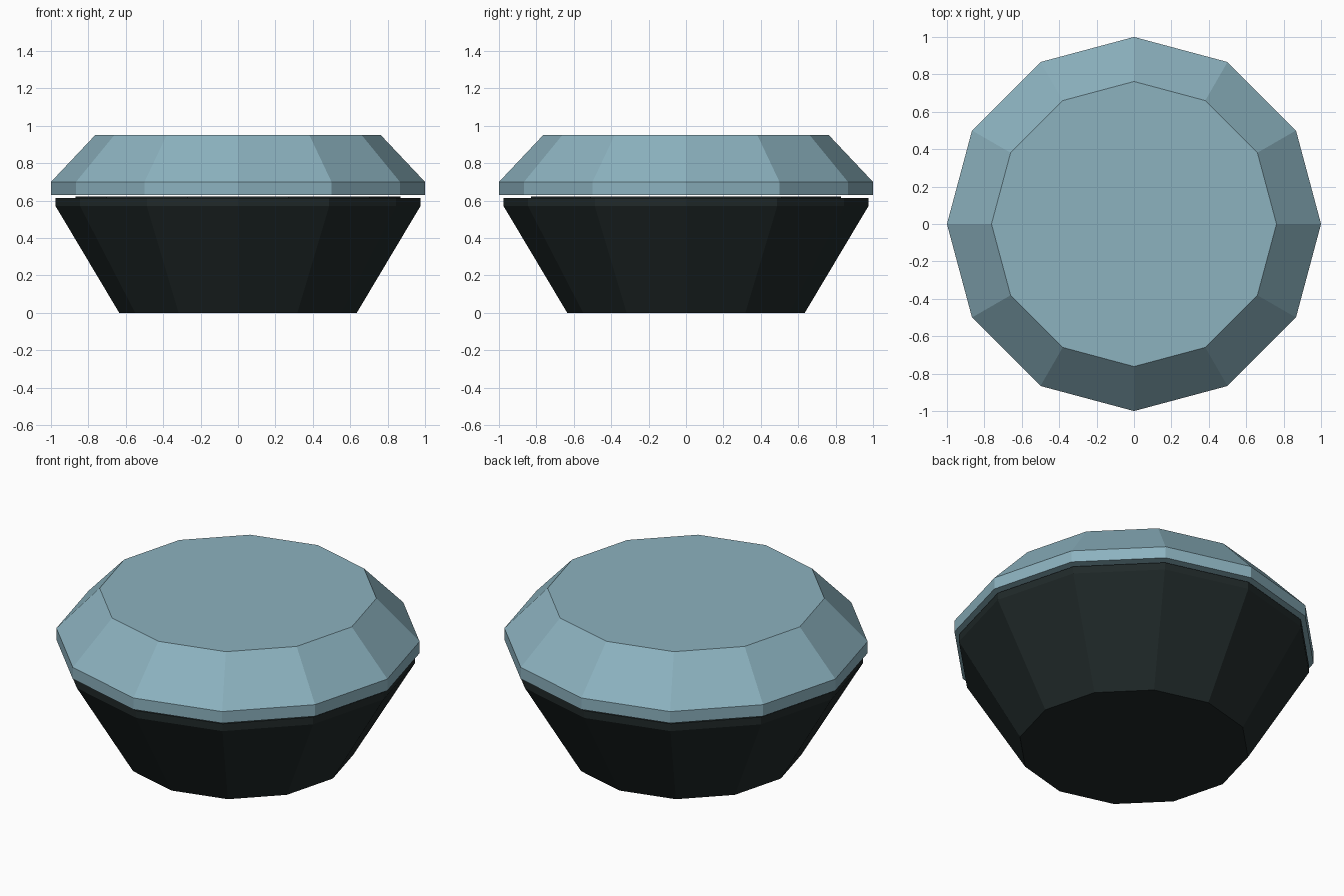
import bpy
import bmesh
from math import cos, sin, tau

cube = bpy.data.objects.get("Cube")
if cube:
    bpy.data.objects.remove(cube, do_unlink=True)


def make_material(name, rgb):
    mat = bpy.data.materials.new(name)
    mat.use_nodes = True
    color = (*rgb, 1.0)
    mat.diffuse_color = color
    mat.node_tree.nodes["Principled BSDF"].inputs["Base Color"].default_value = color
    return mat


def faceted_solid(name, profile, sides, mat):
    """Closed flat-shaded solid from (radius, height) rings, bottom to top."""
    bm = bmesh.new()
    rings = [[bm.verts.new((r * cos(tau * i / sides), r * sin(tau * i / sides), z))
              for i in range(sides)] for r, z in profile]
    for low, high in zip(rings, rings[1:]):
        for i in range(sides):
            j = (i + 1) % sides
            bm.faces.new((low[i], low[j], high[j], high[i]))
    bm.faces.new(rings[0][::-1])
    bm.faces.new(rings[-1])
    mesh = bpy.data.meshes.new(name)
    bm.to_mesh(mesh)
    bm.free()
    mesh.materials.append(mat)
    obj = bpy.data.objects.new(name, mesh)
    bpy.context.collection.objects.link(obj)
    return obj


lid_blue = make_material("dusty_blue", (0.262, 0.445, 0.521))
dark = make_material("dark_green_black", (0.0144, 0.0222, 0.0222))

# Tapered bowl with a short upright rim
faceted_solid("bowl", [(0.635, 0), (0.975, 0.57), (0.975, 0.614)], 12, dark)

# Thin ten-sided plate lying on the bowl
faceted_solid("inner_plate", [(0.87, 0.60), (0.87, 0.622)], 10, dark)

# Lid with an upright edge and a bevelled crown, floating just above the plate
faceted_solid("lid", [(1.0, 0.63), (1.0, 0.70), (0.762, 0.952)], 12, lid_blue)
